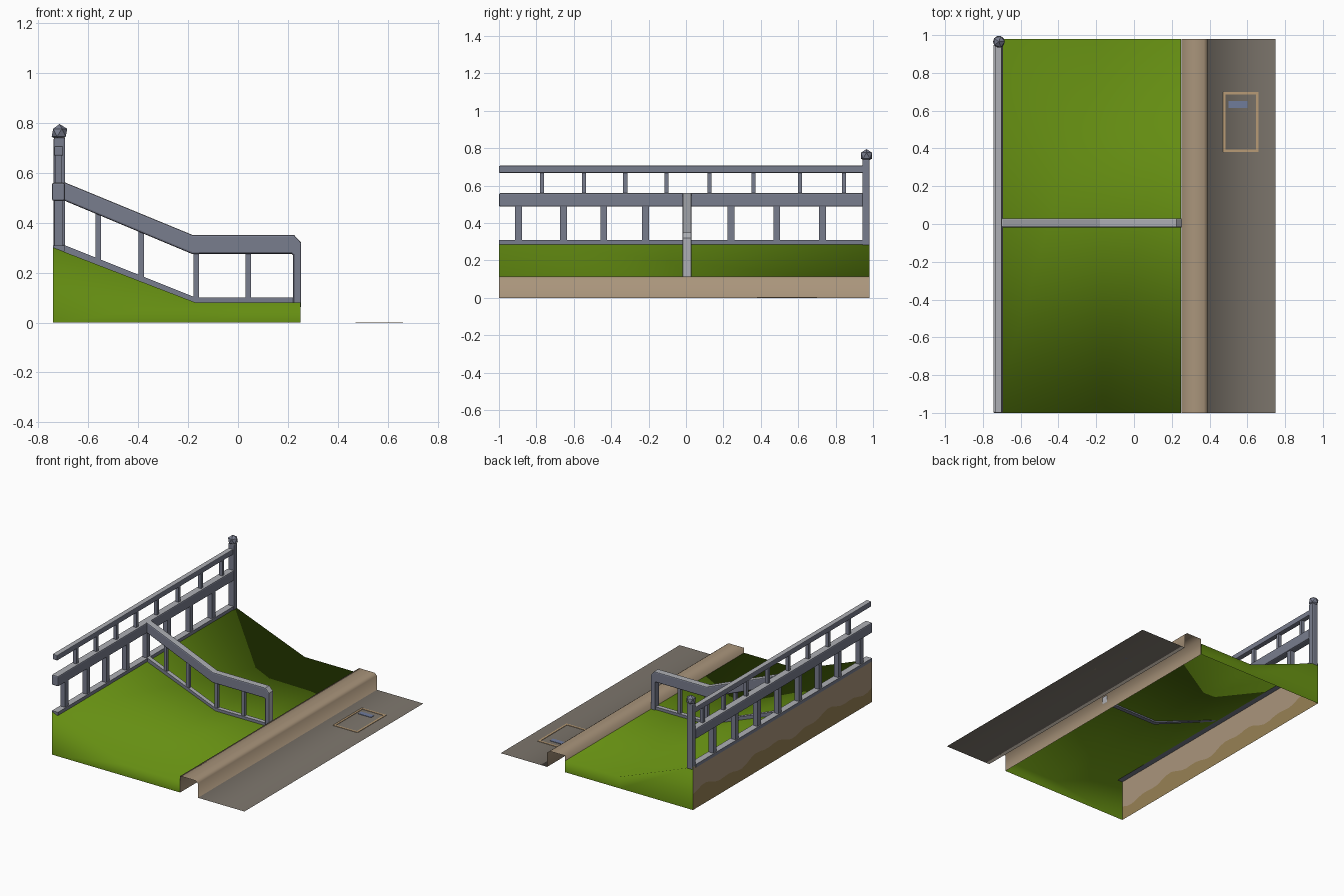
import bpy, bmesh, math
from mathutils import Vector

if "Cube" in bpy.data.objects:
    bpy.data.objects.remove(bpy.data.objects["Cube"])


def mat(name, r, g, b):
    m = bpy.data.materials.new(name)
    m.diffuse_color = (r, g, b, 1)
    m.use_nodes = True
    m.node_tree.nodes["Principled BSDF"].inputs["Base Color"].default_value = m.diffuse_color
    return m


GRASS = mat("grass_green", 0.13, 0.27, 0.006)
METAL = mat("blue_grey_metal", 0.19, 0.205, 0.27)
LIGHT = mat("light_grey_metal", 0.42, 0.43, 0.46)
TAN = mat("tan_stone", 0.40, 0.30, 0.20)
EARTH = mat("golden_earth", 0.31, 0.22, 0.09)
ROAD = mat("road_grey", 0.21, 0.185, 0.155)
COVER = mat("cover_tan", 0.48, 0.33, 0.18)
BLUE = mat("cover_blue", 0.16, 0.20, 0.33)

Y0, Y1 = -1.0, 0.98


def make(name, bm, mats, smooth=False):
    me = bpy.data.meshes.new(name)
    bm.normal_update()
    for f in bm.faces:
        f.smooth = smooth
    bm.to_mesh(me)
    bm.free()
    for m in mats:
        me.materials.append(m)
    ob = bpy.data.objects.new(name, me)
    bpy.context.collection.objects.link(ob)
    return ob


def add_box(bm, x0, x1, y0, y1, z0, z1):
    vs = bmesh.ops.create_cube(bm, size=1)["verts"]
    for v in vs:
        v.co = Vector(((x0, x1)[v.co.x > 0], (y0, y1)[v.co.y > 0], (z0, z1)[v.co.z > 0]))


def boxes(name, specs, mats=(METAL, LIGHT), bevel=0):
    """Boxes in one object; upward faces take the second material."""
    bm = bmesh.new()
    for s in specs:
        add_box(bm, *s)
    bm.normal_update()
    if len(mats) > 1:
        for f in bm.faces:
            f.material_index = int(f.normal.z > 0.5)
    ob = make(name, bm, mats)
    if bevel:
        add_bevel(ob, bevel)
    return ob


def add_bevel(ob, w):
    b = ob.modifiers.new("soft_edges", "BEVEL")
    b.width = w
    b.segments = 2
    b.limit_method = "ANGLE"
    b.angle_limit = math.radians(50)


def ribbon(name, upper, lower, y0, y1):
    """Bar following a side profile given by matching upper and lower points."""
    bm = bmesh.new()
    rings = []
    for (ux, uz), (lx, lz) in zip(upper, lower):
        rings.append([bm.verts.new(c) for c in
                      ((ux, y0, uz), (ux, y1, uz), (lx, y1, lz), (lx, y0, lz))])
    for a, b in zip(rings, rings[1:]):
        for i in range(4):
            j = (i + 1) % 4
            bm.faces.new((a[i], a[j], b[j], b[i]))
    bm.faces.new(rings[0])
    bm.faces.new(rings[-1][::-1])
    bmesh.ops.recalc_face_normals(bm, faces=bm.faces)
    bm.normal_update()
    for f in bm.faces:
        f.material_index = int(f.normal.z > 0.5 or f.normal.x > 0.7)
    return make(name, bm, (METAL, LIGHT))


# grass bank: sloped top with two end walls, softly shaded, open below
bm = bmesh.new()
prof = [(-0.74, 0.30), (-0.17, 0.08), (0.25, 0.08)]
rows = {}
for y in (Y0, Y1):
    rows[y] = ([bm.verts.new((x, y, z)) for x, z in prof],
               [bm.verts.new((x, y, 0)) for x, z in prof])
for i in range(2):
    (ft, fb), (bt, bb) = rows[Y0], rows[Y1]
    bm.faces.new((ft[i], ft[i + 1], bt[i + 1], bt[i]))
    bm.faces.new((fb[i], fb[i + 1], ft[i + 1], ft[i]))
    bm.faces.new((bb[i + 1], bb[i], bt[i], bt[i + 1]))
make("grass_bank", bm, [GRASS], True)

# retaining wall on the left, with a wavy earth line along its foot
bm = bmesh.new()
n = 40
cols = []
for i in range(n + 1):
    y = Y0 + (Y1 - Y0) * i / n
    w = 0.11 + 0.02 * math.sin(y * 9) + 0.012 * math.sin(y * 23 + 1)
    cols.append([bm.verts.new((-0.74, y, z)) for z in (0, w, 0.30)])
for a, b in zip(cols, cols[1:]):
    for k in range(2):
        f = bm.faces.new((a[k], a[k + 1], b[k + 1], b[k]))
        f.material_index = 1 - k
make("retaining_wall", bm, [TAN, EARTH])

# curb and road: one open sheet
bm = bmesh.new()
prof = [(0.252, 0.0), (0.252, 0.115), (0.37, 0.115), (0.39, 0.10), (0.39, 0.0), (0.75, 0.0)]
a = [bm.verts.new((x, Y0, z)) for x, z in prof]
b = [bm.verts.new((x, Y1, z)) for x, z in prof]
for i in range(len(prof) - 1):
    f = bm.faces.new((a[i], a[i + 1], b[i + 1], b[i]))
    f.material_index = int(i == 4)
ob = make("curb_and_road", bm, [TAN, ROAD], True)

# drain cover set in the road: tan frame and a blue strip
X0, X1, C0, C1, t, h = 0.47, 0.66, 0.38, 0.70, 0.014, 0.003
boxes("cover_frame", [(X0, X0 + t, C0, C1, 0, h), (X1 - t, X1, C0, C1, 0, h),
                      (X0 + t, X1 - t, C0, C0 + t, 0, h),
                      (X0 + t, X1 - t, C1 - t, C1, 0, h)], [COVER])
boxes("cover_strip", [(0.50, 0.60, 0.615, 0.65, 0, h)], [BLUE])

# long fence: rails, balusters, end post and knob
boxes("fence_main_rail", [(-0.745, -0.693, Y0, 0.95, 0.487, 0.56)], bevel=0.008)
boxes("fence_top_rail", [(-0.737, -0.70, Y0, 0.95, 0.668, 0.706)], bevel=0.005)
boxes("fence_bottom_rail", [(-0.741, -0.695, Y0, 0.95, 0.285, 0.308)])
low = [-0.895, -0.655, -0.44, -0.217, 0.01, 0.24, 0.485, 0.73]
boxes("fence_lower_balusters",
      [(-0.735, -0.70, y - 0.018, y + 0.018, 0.30, 0.50) for y in low], [METAL])
high = [-0.77, -0.545, -0.325, -0.105, 0.125, 0.36, 0.61, 0.845]
boxes("fence_upper_balusters",
      [(-0.73, -0.706, y - 0.011, y + 0.011, 0.55, 0.68) for y in high], [METAL])
boxes("fence_end_post", [(-0.738, -0.692, 0.943, 0.982, 0.28, 0.74)], bevel=0.006)
bm = bmesh.new()
bmesh.ops.create_icosphere(bm, subdivisions=1, radius=0.035)
for v in bm.verts:
    v.co += Vector((-0.715, 0.965, 0.76))
make("post_knob", bm, [METAL])

# handrail down the slope: top bar turning into an end post, lower bar, balusters
ob = ribbon("handrail",
            [(-0.70, 0.564), (-0.18, 0.35), (0.225, 0.35), (0.253, 0.32), (0.253, 0.06)],
            [(-0.70, 0.49), (-0.185, 0.275), (0.215, 0.275), (0.22, 0.27), (0.22, 0.06)],
            -0.018, 0.03)
add_bevel(ob, 0.007)
ribbon("handrail_lower_bar",
       [(-0.70, 0.312), (-0.17, 0.10), (0.23, 0.10)],
       [(-0.70, 0.285), (-0.177, 0.07), (0.23, 0.07)], -0.009, 0.021)
boxes("handrail_balusters",
      [(x - 0.011, x + 0.011, -0.005, 0.017, z0, z1) for x, z0, z1 in
       ((-0.56, 0.235, 0.45), (-0.387, 0.165, 0.38), (-0.167, 0.08, 0.29), (0.042, 0.08, 0.29))],
      [METAL])
